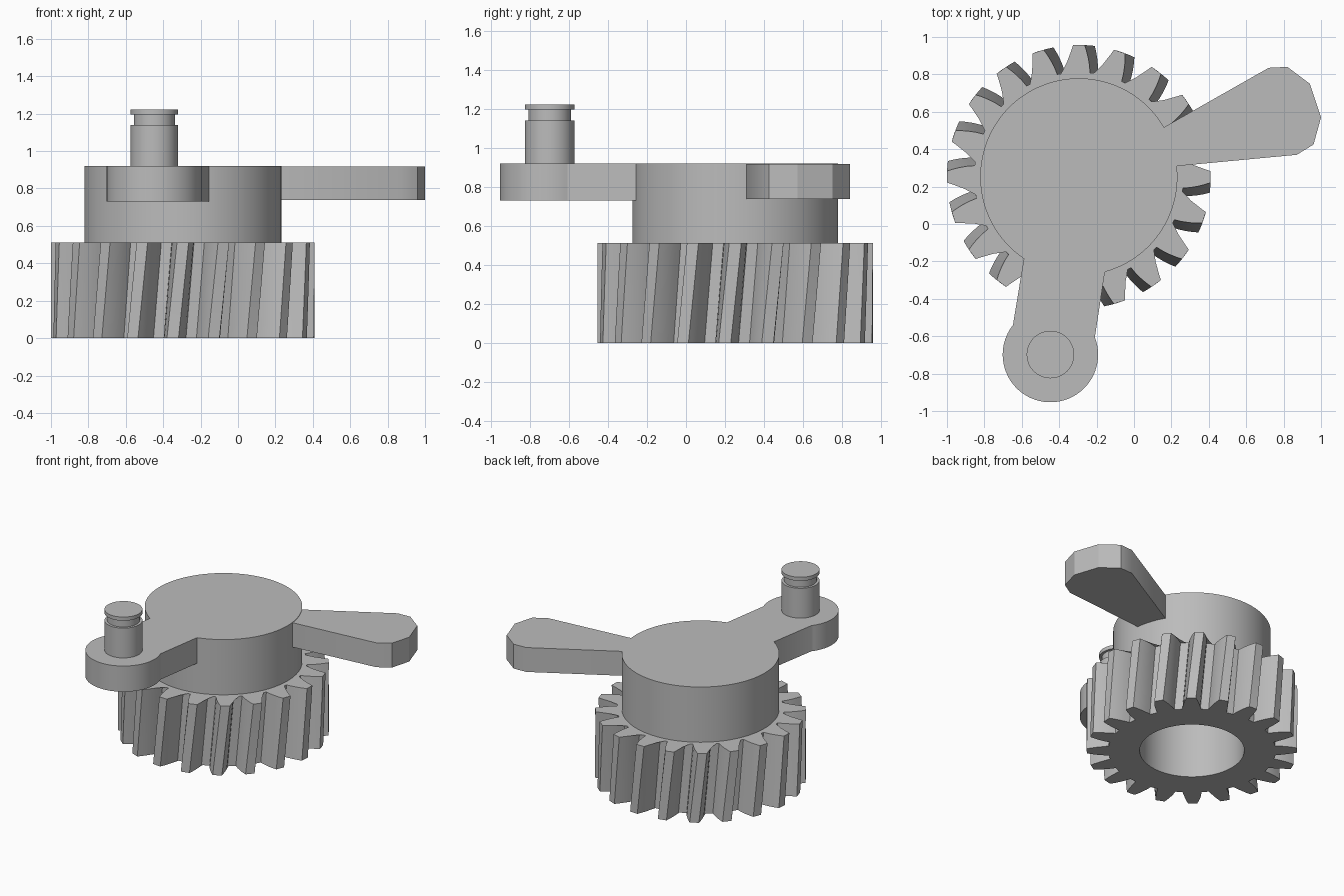
import bpy
import bmesh
from math import cos, sin, pi, tau, radians, atan2, hypot

cube = bpy.data.objects.get("Cube")
if cube:
    bpy.data.objects.remove(cube, do_unlink=True)

GREY = (0.5, 0.5, 0.5, 1.0)
metal = bpy.data.materials.new("plain grey")
metal.diffuse_color = GREY
metal.use_nodes = True
shader = next(n for n in metal.node_tree.nodes if n.type == "BSDF_PRINCIPLED")
shader.inputs["Base Color"].default_value = GREY
shader.inputs["Roughness"].default_value = 0.6

HUB = (-0.295, 0.252)
PIN = (-0.447, -0.698)
HUB_R = 0.527
TEETH = 20
TWIST = radians(4.4)


def loft(name, rings):
    """Join rings of equal point count with quads and cap both ends."""
    bm = bmesh.new()
    loops = [[bm.verts.new(p) for p in ring] for ring in rings]
    n = len(loops[0])
    for a, b in zip(loops, loops[1:]):
        for i in range(n):
            j = (i + 1) % n
            bm.faces.new((a[i], a[j], b[j], b[i]))
    bm.faces.new(loops[0][::-1])
    bm.faces.new(loops[-1])
    bmesh.ops.recalc_face_normals(bm, faces=bm.faces)
    mesh = bpy.data.meshes.new(name)
    bm.to_mesh(mesh)
    bm.free()
    mesh.materials.append(metal)
    obj = bpy.data.objects.new(name, mesh)
    bpy.context.collection.objects.link(obj)
    bpy.ops.object.select_all(action="DESELECT")
    obj.select_set(True)
    bpy.context.view_layer.objects.active = obj
    bpy.ops.object.shade_smooth_by_angle(angle=radians(28))
    return obj


def place(polar, centre, z, turn=0.0):
    return [(centre[0] + r * cos(a + turn), centre[1] + r * sin(a + turn), z)
            for r, a in polar]


def circle(radius, count):
    return [(radius, tau * i / count) for i in range(count)]


def arc(centre, radius, start, end, count):
    return [(centre[0] + radius * cos(start + (end - start) * i / count),
             centre[1] + radius * sin(start + (end - start) * i / count))
            for i in range(count + 1)]


def slab(name, outline, z0, z1):
    return loft(name, [[(x, y, z) for x, y in outline] for z in (z0, z1)])


def angle_from(centre, p):
    return atan2(p[1] - centre[1], p[0] - centre[0])


# Tooth flank as (radius, half width), from root to tip
flank = [(0.56, 0.06), (0.6, 0.057), (0.64, 0.05), (0.675, 0.041), (0.705, 0.031)]
sides = [(r, -w / r) for r, w in flank] + [(r, w / r) for r, w in reversed(flank)]
teeth = [(r, tau * t / TEETH + a) for t in range(TEETH) for r, a in sides]
count = len(teeth)

# Helical gear with a blind bore below and a round hub above
GEAR_TOP = 0.512
STEPS = 6
rings = [place(circle(0.35, count), HUB, z) for z in (0.73, 0)]
for s in range(STEPS + 1):
    f = s / STEPS
    rings.append(place(teeth, HUB, GEAR_TOP * f, TWIST * (f - 1)))
rings += [place(circle(HUB_R, count), HUB, z) for z in (GEAR_TOP, 0.92)]
loft("gear_and_hub", rings)

# Crank arm: tapered neck from the hub ending in a round boss
neck_left, neck_right = (-0.593, -0.19), (-0.155, -0.255)
boss_left, boss_right = (-0.647, -0.54), (-0.208, -0.605)
outline = arc(HUB, HUB_R - 0.002, angle_from(HUB, neck_right),
              angle_from(HUB, neck_left), 24)
a0 = angle_from(PIN, boss_left)
a1 = angle_from(PIN, boss_right)
outline += arc(PIN, 0.255, a0, a1 + (tau if a1 < a0 else 0), 64)
slab("crank_arm", outline, 0.73, 0.92)

# Lever: flared paddle growing out of the hub wall
root_back, root_front = (0.165, 0.52), (0.232, 0.31)
paddle = arc(HUB, HUB_R - 0.002, angle_from(HUB, root_back),
             angle_from(HUB, root_front), 10)
paddle += [(0.87, 0.37), (0.96, 0.425), (1.0, 0.57), (0.94, 0.75),
           (0.82, 0.84), (0.72, 0.835)]
slab("lever", paddle, 0.737, 0.917)

# Crank pin with a retaining groove below its cap
profile = [(0.127, 0.9), (0.127, 1.14), (0.109, 1.14), (0.109, 1.195),
           (0.127, 1.195), (0.127, 1.222)]
loft("crank_pin", [place(circle(r, 48), PIN, z) for r, z in profile])
